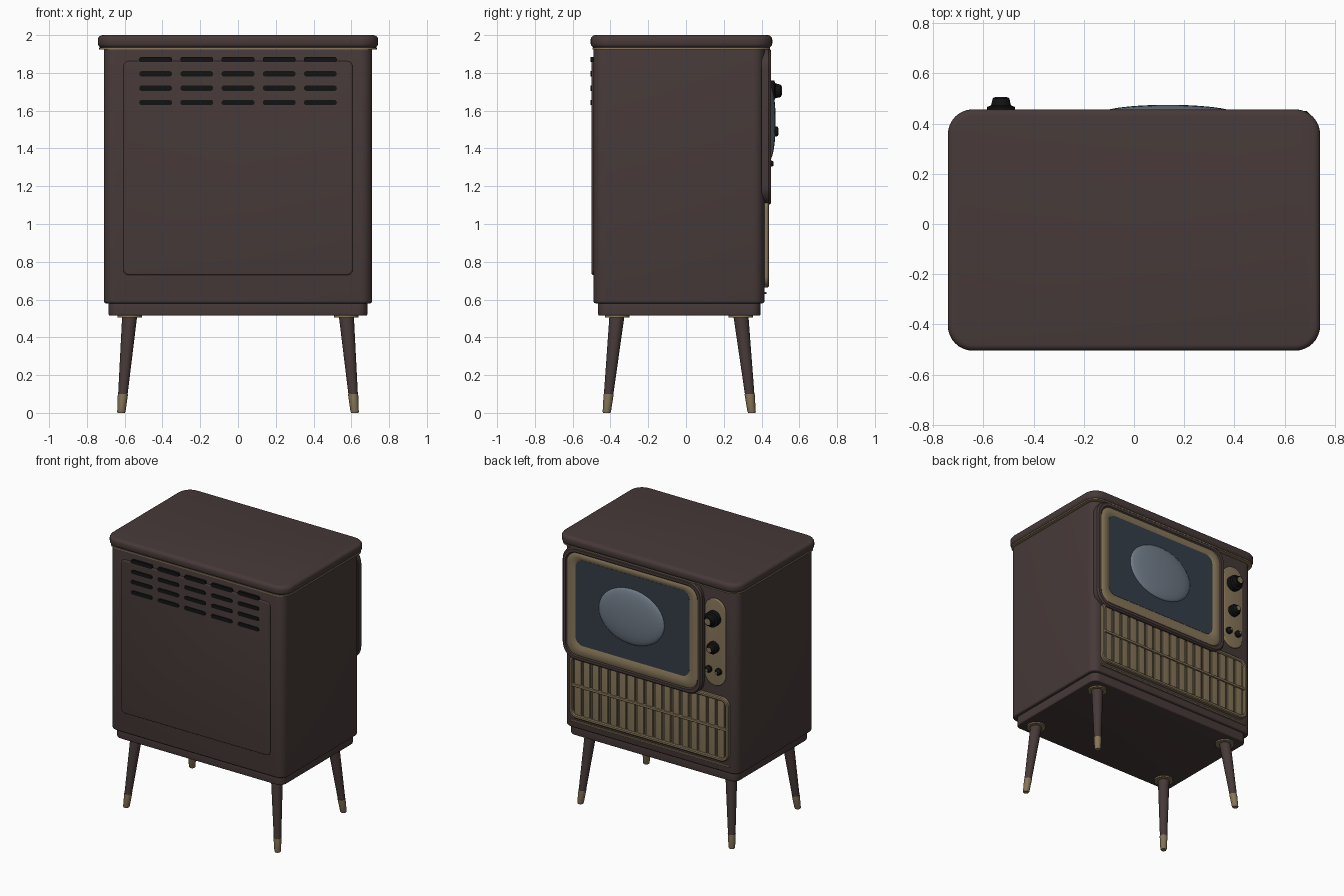
import bpy, bmesh, math
from mathutils import Vector

cube = bpy.data.objects.get("Cube")
if cube:
    bpy.data.objects.remove(cube, do_unlink=True)


def material(name, rgb):
    m = bpy.data.materials.new(name)
    m.use_nodes = True
    m.diffuse_color = (*rgb, 1)
    node = m.node_tree.nodes["Principled BSDF"]
    node.inputs["Base Color"].default_value = (*rgb, 1)
    node.inputs["Roughness"].default_value = 0.6
    return m


WOOD = material("dark_wood", (0.062, 0.042, 0.04))
BRASS = material("aged_brass", (0.24, 0.18, 0.1))
SHADE = material("grille_shadow", (0.08, 0.063, 0.04))
GLASS = material("slate_glass", (0.035, 0.048, 0.065))
GLOW = material("pale_glass", (0.16, 0.195, 0.24))
BLACK = material("black", (0.006, 0.006, 0.006))
parts = []


def outline(cu, cv, w, h, r, steps=8):
    """Rounded rectangle around (cu, cv)."""
    pts = []
    for q, (su, sv) in enumerate(((1, 1), (-1, 1), (-1, -1), (1, -1))):
        for i in range(steps + 1):
            a = math.pi / 2 * (q + i / steps)
            pts.append((cu + su * (w / 2 - r) + r * math.cos(a),
                        cv + sv * (h / 2 - r) + r * math.sin(a)))
    return pts


def loft(name, axis, rings, mat, closed=False):
    """Skin a list of (cu, cv, w, h, r, level) outlines along y or z."""
    bm = bmesh.new()
    loops = []
    for *shape, level in rings:
        loops.append([bm.verts.new((u, level, v) if axis == "y" else (u, v, level))
                      for u, v in outline(*shape)])
    pairs = list(zip(loops, loops[1:]))
    if closed:
        pairs.append((loops[-1], loops[0]))
    else:
        bm.faces.new(loops[0])
        bm.faces.new(loops[-1])
    n = len(loops[0])
    for a, b in pairs:
        for i in range(n):
            j = (i + 1) % n
            bm.faces.new((a[i], a[j], b[j], b[i]))
    bmesh.ops.remove_doubles(bm, verts=bm.verts, dist=1e-5)
    bmesh.ops.recalc_face_normals(bm, faces=bm.faces)
    return finish(name, bm, mat)


def finish(name, bm, mat):
    mesh = bpy.data.meshes.new(name)
    bm.to_mesh(mesh)
    bm.free()
    mesh.materials.append(mat)
    ob = bpy.data.objects.new(name, mesh)
    bpy.context.collection.objects.link(ob)
    parts.append(ob)
    return ob


def block(name, axis, u, v, level, r, mat, soft=0.0):
    """Rounded block from (min, max) ranges, with softened rims."""
    cu, cv, w, h = sum(u) / 2, sum(v) / 2, u[1] - u[0], v[1] - v[0]
    r = min(r, w / 2, h / 2)
    lo, hi = level
    if not soft:
        return loft(name, axis, [(cu, cv, w, h, r, lo), (cu, cv, w, h, r, hi)], mat)
    rim = []
    for i in range(5):
        a = math.pi / 8 * i
        d = soft * (1 - math.sin(a))
        rim.append((d, soft * (1 - math.cos(a))))
    rings = [(cu, cv, w - 2 * d, h - 2 * d, max(r - d, 0.001), lo + e) for d, e in rim]
    rings += [(cu, cv, w - 2 * d, h - 2 * d, max(r - d, 0.001), hi - e) for d, e in reversed(rim)]
    return loft(name, axis, rings, mat)


def disc_stack(name, axis, rings, mat):
    """Round turned part from (cu, cv, radius, level) rings."""
    return loft(name, axis, [(u, v, 2 * r, 2 * r, r, l) for u, v, r, l in rings], mat)


# Cabinet
block("cabinet_body", "z", (-0.71, 0.71), (-0.49, 0.415), (0.58, 1.94), 0.06, WOOD, 0.012)
block("plinth", "z", (-0.685, 0.685), (-0.465, 0.395), (0.515, 0.585), 0.05, WOOD, 0.008)
block("top_trim", "z", (-0.735, 0.735), (-0.495, 0.445), (1.925, 1.934), 0.09, BRASS)
block("cabinet_top", "z", (-0.742, 0.742), (-0.505, 0.457), (1.932, 2.0), 0.1, WOOD, 0.025)

# Rear cover with vent slots
block("rear_cover", "y", (-0.607, 0.607), (0.73, 1.862), (-0.5, -0.48), 0.03, WOOD, 0.008)
for col in range(5):
    for row in range(4):
        x, z = 0.218 * (col - 2), 1.871 - 0.076 * row
        block("vent_slot", "y", (x - 0.087, x + 0.087), (z - 0.014, z + 0.014),
              (-0.505, -0.488), 0.014, BLACK)

# Screen surround, brass mask and picture tube
CX, CZ = 0.13, 1.515


def frame(name, mat, rings):
    loft(name, "y", [(CX, CZ + dz, w, h, r, y) for dz, w, h, r, y in rings], mat, True)


frame("screen_surround", WOOD, [
    (0, 1.14, 0.83, 0.11, 0.40), (0, 1.14, 0.83, 0.11, 0.438),
    (0, 1.12, 0.81, 0.10, 0.45), (0, 1.08, 0.77, 0.09, 0.45),
    (0, 1.06, 0.75, 0.08, 0.44), (0, 1.06, 0.75, 0.08, 0.40)])
frame("brass_mask", BRASS, [
    (0, 1.065, 0.755, 0.085, 0.40), (0, 1.065, 0.755, 0.085, 0.443),
    (0, 1.05, 0.74, 0.08, 0.448), (0.01, 0.97, 0.67, 0.07, 0.448),
    (0.015, 0.915, 0.62, 0.055, 0.436), (0.015, 0.915, 0.62, 0.055, 0.40)])
block("screen", "y", (CX - 0.465, CX + 0.465), (1.215, 1.845), (0.40, 0.44), 0.06, GLASS)
bm = bmesh.new()
bmesh.ops.create_uvsphere(bm, u_segments=40, v_segments=20, radius=1)
bmesh.ops.scale(bm, vec=Vector((0.267, 0.035, 0.204)), verts=bm.verts)
bmesh.ops.translate(bm, vec=Vector((CX + 0.005, 0.44, 1.54)), verts=bm.verts)
finish("screen_bulge", bm, GLOW)

# Control panel and knobs
block("control_panel", "y", (-0.618, -0.45), (1.205, 1.845), (0.40, 0.428), 0.084, BRASS, 0.006)


def knob(x, z, r, tip):
    base, mid = 0.42, 0.42 + (tip - 0.42) * 0.55
    disc_stack("knob", "y", [(x, z, r, base), (x, z, r, mid), (x, z, r * 0.72, mid + 0.006),
                             (x, z, r * 0.6, tip - 0.004), (x, z, r * 0.5, tip)], BLACK)
    disc_stack("knob_cap", "y", [(x, z, r * 0.42, tip - 0.003), (x, z, r * 0.42, tip + 0.002)], BRASS)


knob(-0.53, 1.705, 0.055, 0.505)
knob(-0.53, 1.49, 0.042, 0.488)
for x in (-0.49, -0.57):
    knob(x, 1.32, 0.024, 0.462)

# Speaker grille
block("grille_back", "y", (-0.64, 0.64), (0.675, 1.125), (0.40, 0.42), 0.05, SHADE)
GX, GZ = 0.0, 0.9
loft("grille_frame", "y", [
    (GX, GZ, 1.3, 0.47, 0.06, 0.40), (GX, GZ, 1.3, 0.47, 0.06, 0.434),
    (GX, GZ, 1.288, 0.458, 0.054, 0.44), (GX, GZ, 1.262, 0.432, 0.041, 0.44),
    (GX, GZ, 1.25, 0.42, 0.035, 0.434), (GX, GZ, 1.25, 0.42, 0.035, 0.40)], BRASS, True)
for i in range(17):
    x = 0.073 * (i - 8)
    block("grille_slat", "y", (x - 0.027, x + 0.027), (0.685, 1.115), (0.41, 0.43), 0.005, BRASS, 0.004)
block("grille_bar", "y", (-0.63, 0.63), (0.896, 0.914), (0.41, 0.44), 0.006, BRASS, 0.004)
block("lower_trim", "y", (-0.65, 0.65), (0.63, 0.64), (0.41, 0.427), 0.004, BRASS)

# Splayed tapered legs with brass feet
for sx in (-1, 1):
    for y_top, y_foot in ((-0.365, -0.42), (0.29, 0.348)):
        def ring(z, r):
            t = z / 0.52
            return (sx * (0.618 - 0.045 * t), y_foot + (y_top - y_foot) * t, r, z)
        disc_stack("leg", "z", [ring(0.095, 0.025), ring(0.52, 0.04)], WOOD)
        disc_stack("leg_ferrule", "z", [ring(0, 0.019), ring(0.006, 0.022), ring(0.1, 0.027)], BRASS)
        disc_stack("leg_plate", "z", [(sx * 0.573, y_top, 0.065, 0.505),
                                      (sx * 0.573, y_top, 0.065, 0.517)], BRASS)

# Smooth curved surfaces, keep edges crisp
bpy.ops.object.select_all(action="DESELECT")
for ob in parts:
    ob.select_set(True)
bpy.context.view_layer.objects.active = parts[0]
bpy.ops.object.shade_smooth_by_angle(angle=math.radians(35))
